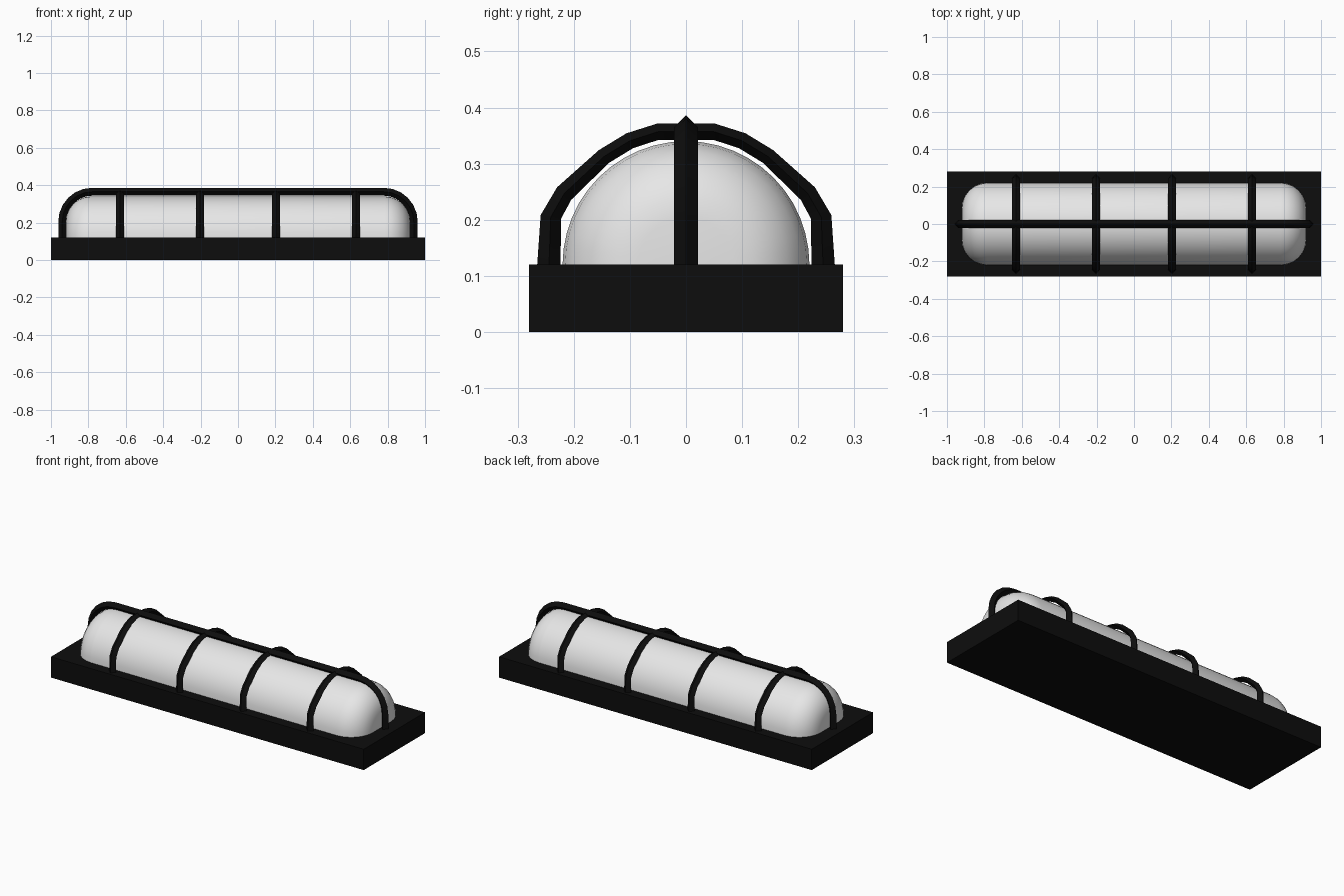
import bpy, bmesh, math
from mathutils import Vector

if "Cube" in bpy.data.objects:
    bpy.data.objects.remove(bpy.data.objects["Cube"])


def material(name, rgb):
    m = bpy.data.materials.new(name)
    m.diffuse_color = (*rgb, 1)
    m.use_nodes = True
    m.node_tree.nodes["Principled BSDF"].inputs["Base Color"].default_value = m.diffuse_color
    return m


BLACK = material("black metal", (0.004, 0.004, 0.004))
WHITE = material("frosted white", (0.8, 0.8, 0.8))


def finish(bm, name, mat, angle=None):
    bmesh.ops.recalc_face_normals(bm, faces=bm.faces)
    me = bpy.data.meshes.new(name)
    bm.to_mesh(me)
    bm.free()
    me.materials.append(mat)
    ob = bpy.data.objects.new(name, me)
    bpy.context.collection.objects.link(ob)
    if angle:
        bpy.ops.object.select_all(action='DESELECT')
        ob.select_set(True)
        bpy.context.view_layer.objects.active = ob
        bpy.ops.object.shade_smooth_by_angle(angle=math.radians(angle))
    return ob


def bar(name, path, place, depth, width):
    """Sweep a diamond section along a flat path; place maps (u, v, w) to xyz."""
    bm = bmesh.new()
    rings = []
    for i, p in enumerate(path):
        a = Vector(path[max(i - 1, 0)])
        b = Vector(path[min(i + 1, len(path) - 1)])
        t = (b - a).normalized()
        n = Vector((-t.y, t.x)) * depth(p[1])
        c = Vector(p)
        pts = [(*(c + n), 0), (*c, width), (*(c - n), 0), (*c, -width)]
        rings.append([bm.verts.new(place(*q)) for q in pts])
    for r, s in zip(rings, rings[1:]):
        for k in range(4):
            j = (k + 1) % 4
            bm.faces.new((r[k], r[j], s[j], s[k]))
    bm.faces.new(rings[0])
    bm.faces.new(rings[-1])
    return finish(bm, name, BLACK, 40)


def mirrored(half):
    return half + [(-u, v) for u, v in reversed(half)]


# Base slab
bm = bmesh.new()
bmesh.ops.create_cube(bm, size=1)
for v in bm.verts:
    v.co = (v.co.x * 2, v.co.y * 0.56, (v.co.z + 0.5) * 0.12)
finish(bm, "base", BLACK)

# Half-round lamp cover with rounded ends
R, C, Z0, SEG = 0.22, 0.135, 0.12, 24
arc = [math.radians(15 * k) for k in range(7)]
half = [(0.92 - C + C * math.cos(a), R - C + C * math.sin(a)) for a in arc]
bm = bmesh.new()
rings = []
for x, r in mirrored(half):
    rings.append([bm.verts.new((x, r * math.cos(math.pi * k / SEG),
                                Z0 + r * math.sin(math.pi * k / SEG)))
                  for k in range(SEG + 1)])
for r, s in zip(rings, rings[1:]):
    for k in range(SEG):
        bm.faces.new((r[k], r[k + 1], s[k + 1], s[k]))
bm.faces.new(rings[0])
bm.faces.new(rings[-1])
bm.faces.new([r[0] for r in rings] + [r[-1] for r in reversed(rings)])
finish(bm, "lamp_cover", WHITE, 40)

# Four cross ribs of the guard cage
rib = mirrored([(0.245, 0.10), (0.241, 0.205), (0.217, 0.247),
                (0.146, 0.313), (0.10, 0.341), (0.05, 0.357)])
for i, x in enumerate((-0.631, -0.203, 0.203, 0.631)):
    bar(f"cage_rib_{i + 1}", rib,
        lambda u, v, w, x=x: (x + w, u, v),
        lambda z: 0.0215 - 0.007 * min(1, max(0, (z - 0.12) / 0.19)), 0.0215)

# Long bar over the top, bending down at both ends
arc = [math.radians(15 * k) for k in range(7)]
spine = [(0.94, 0.10)] + [(0.78 + 0.16 * math.cos(a), 0.204 + 0.161 * math.sin(a))
                          for a in arc]
bar("cage_spine", mirrored(spine), lambda u, v, w: (u, w, v),
    lambda z: 0.021, 0.021)
